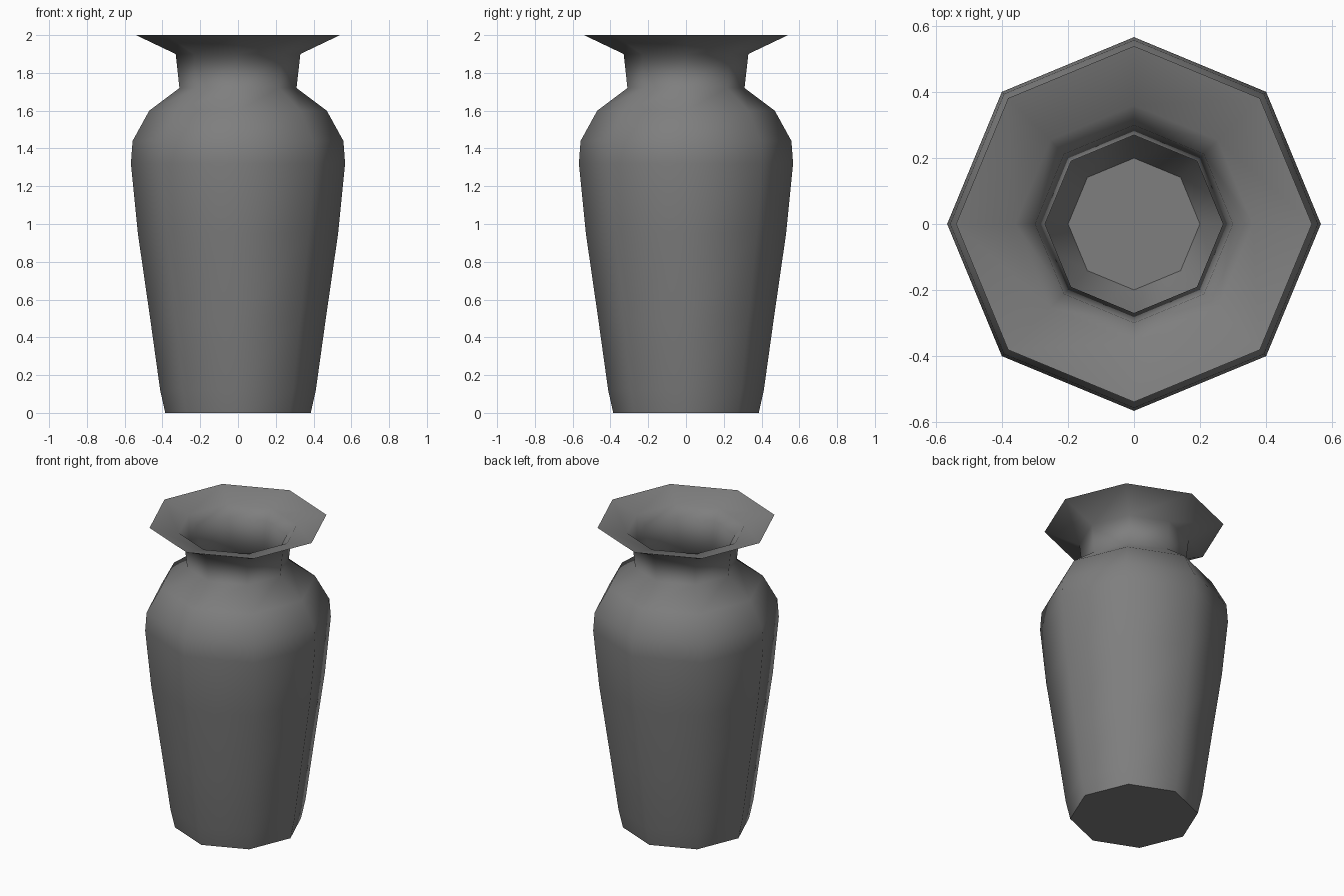
import bpy, bmesh
from math import cos, sin, tau

if "Cube" in bpy.data.objects:
    bpy.data.objects.remove(bpy.data.objects["Cube"])

SIDES = 8
# (radius, height) from the base, up the outside, over the rim, down the inside
OUTER = [(0.385, 0), (0.412, 0.12), (0.465, 0.5), (0.53, 0.95), (0.567, 1.32),
         (0.558, 1.44), (0.47, 1.6), (0.31, 1.72), (0.33, 1.9), (0.54, 2.0)]
INNER = [(0.36, 1.95), (0.30, 1.89), (0.27, 1.71), (0.42, 1.56), (0.51, 1.42),
         (0.52, 1.32), (0.48, 0.95), (0.40, 0.5), (0.20, 0.08)]

bm = bmesh.new()
rings = [[bm.verts.new((r * cos(tau * i / SIDES), r * sin(tau * i / SIDES), z))
          for i in range(SIDES)] for r, z in OUTER + INNER]

# Smooth wall
for low, high in zip(rings, rings[1:]):
    for i in range(SIDES):
        j = (i + 1) % SIDES
        bm.faces.new((low[i], low[j], high[j], high[i])).smooth = True

# Flat underside and inside floor
bm.faces.new(rings[0][::-1])
bm.faces.new(rings[-1])

# Crisp rim, base and floor edges
for ring in (rings[0], rings[len(OUTER) - 1], rings[-1]):
    for i in range(SIDES):
        bm.edges.get((ring[i], ring[(i + 1) % SIDES])).smooth = False

mesh = bpy.data.meshes.new("vase")
bm.to_mesh(mesh)
bm.free()
vase = bpy.data.objects.new("vase", mesh)
bpy.context.collection.objects.link(vase)

# Dark grey glaze
glaze = bpy.data.materials.new("dark_glaze")
glaze.diffuse_color = (0.21, 0.21, 0.21, 1)
glaze.use_nodes = True
glaze.node_tree.nodes["Principled BSDF"].inputs["Base Color"].default_value = glaze.diffuse_color
mesh.materials.append(glaze)
